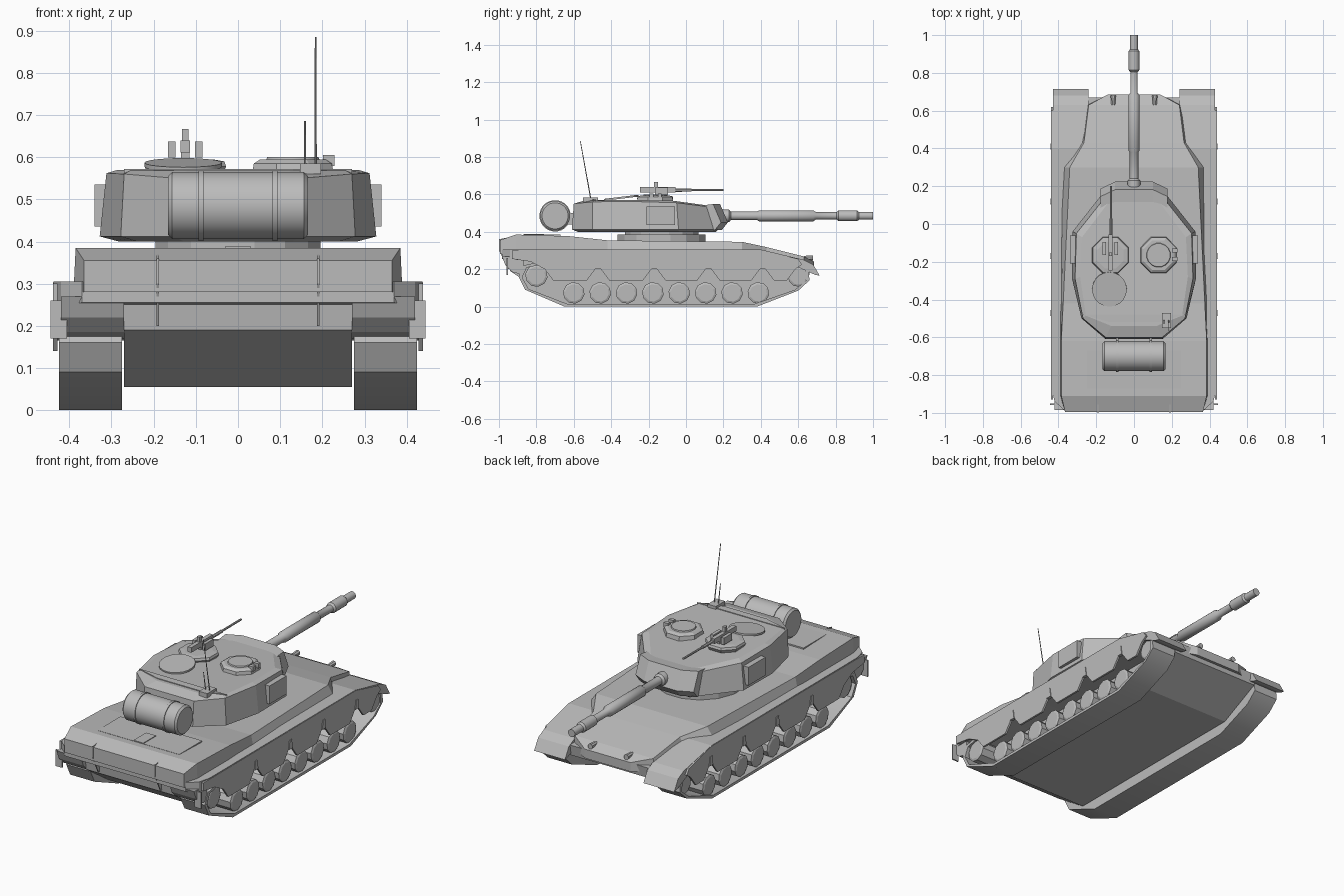
import bpy, math
from mathutils import Vector

cube = bpy.data.objects.get("Cube")
if cube:
    bpy.data.objects.remove(cube)

grey = bpy.data.materials.new("armour_grey")
grey.use_nodes = True
grey.diffuse_color = (0.5, 0.5, 0.5, 1)
grey.node_tree.nodes["Principled BSDF"].inputs["Base Color"].default_value = (0.5, 0.5, 0.5, 1)


def loft(name, rings, smooth=False):
    """Skin a list of equal-length point rings and cap both ends."""
    n = len(rings[0])
    verts = [p for ring in rings for p in ring]
    faces = [(r * n + i, r * n + (i + 1) % n, (r + 1) * n + (i + 1) % n, (r + 1) * n + i)
             for r in range(len(rings) - 1) for i in range(n)]
    faces += [tuple(range(n))[::-1], tuple(range(len(verts) - n, len(verts)))]
    mesh = bpy.data.meshes.new(name)
    mesh.from_pydata(verts, [], faces)
    mesh.materials.append(grey)
    ob = bpy.data.objects.new(name, mesh)
    bpy.context.collection.objects.link(ob)
    bpy.ops.object.select_all(action='DESELECT')
    ob.select_set(True)
    bpy.context.view_layer.objects.active = ob
    bpy.ops.object.mode_set(mode='EDIT')
    bpy.ops.mesh.select_all(action='SELECT')
    bpy.ops.mesh.normals_make_consistent(inside=False)
    bpy.ops.object.mode_set(mode='OBJECT')
    if smooth:
        bpy.ops.object.shade_smooth_by_angle(angle=math.radians(35))
    return ob


def prism(name, profile, x0, x1, smooth=False):
    """Extrude a (y, z) outline along x."""
    return loft(name, [[(x, y, z) for y, z in profile] for x in (x0, x1)], smooth)


def box(name, centre, size):
    (x, y, z), (a, b, c) = centre, [s / 2 for s in size]
    return prism(name, [(y - b, z - c), (y + b, z - c), (y + b, z + c), (y - b, z + c)], x - a, x + a)


def lathe(name, start, axis, steps, sides=16, smooth=True):
    """Turn (distance, radius) steps around an axis."""
    d = Vector(axis).normalized()
    u = d.orthogonal().normalized()
    v = d.cross(u)
    turns = [math.tau * (i + 0.5) / sides for i in range(sides)]
    return loft(name, [[Vector(start) + d * t + (u * math.cos(a) + v * math.sin(a)) * r for a in turns]
                       for t, r in steps], smooth)


def hull(name, stations):
    """Loft symmetric sections: y, top half width, top z, bottom half width, bottom z."""
    return loft(name, [[(-b, y, z0), (b, y, z0), (t, y, z1), (-t, y, z1)]
                       for y, t, z1, b, z0 in stations])


def mirrored(outline):
    return outline + [(-x, y, z) for x, y, z in reversed(outline)]


# Hull
prism("lower_hull", [(-.95, .27), (-.94, .19), (-.74, .055), (.42, .055), (.66, .17), (.67, .23)], -.27, .27)
hull("sponsons", [(-.985, .37, .305, .37, .255), (-.94, .42, .305, .42, .25), (-.87, .437, .305, .437, .25),
                  (.4, .437, .305, .437, .25), (.63, .428, .25, .428, .21)])
hull("upper_deck", [(-.995, .365, .355, .365, .28), (-.91, .385, .385, .39, .28), (-.62, .385, .376, .39, .28),
                    (-.42, .375, .354, .39, .28), (.3, .34, .346, .385, .28), (.43, .265, .318, .29, .26),
                    (.63, .24, .268, .25, .2), (.685, .14, .24, .14, .19)])
box("engine_cover", (0, -.77, .379), (.5, .2, .012))
box("engine_cover_spine", (0, -.815, .383), (.06, .11, .012))
for s in (1, -1):
    prism("rear_rib", [(-1, .36), (-.9, .38), (-.9, .2), (-.95, .2), (-1, .3)], s * .187, s * .193)
    prism("front_mudguard", [(.6, .25), (.63, .25), (.68, .225), (.715, .165), (.69, .17), (.6, .21)],
          s * .24, s * .428)
    prism("rear_mudguard", [(-.985, .27), (-.965, .22), (-.93, .185), (-.87, .17), (-.87, .26)], s * .27, s * .42)
    box("rear_flap", (s * .425, -.955, .215), (.04, .008, .09))
    lathe("headlight", (s * .11, .63, .26), (0, 1, 0), [(0, .012), (.05, .015)], 8)

# Running gear
belt = [(-.65, 0), (.38, 0), (.6, .085), (.66, .14), (.655, .21), (.6, .24),
        (-.78, .24), (-.87, .22), (-.895, .16), (-.86, .09)]
inner = [(y * .975 - .003, .015 + z * .88) for y, z in belt]
wheel_spots = [(-.6 + i * .141, .073, .058) for i in range(8)] + [(-.8, .165, .06), (.6, .16, .055)]
edges = [-.77, -.47, -.17, .12, .41, .6]
for s in (1, -1):
    a, b = s * .275, s * .424
    loft("track", [[(x, y, z) for y, z in outline] for x, outline in
                   ((a, inner), (a, belt), (b, belt), (b, inner), (a, inner))], True)
    for y, z, r in wheel_spots:
        lathe("road_wheel", (s * .29, y, z), (s, 0, 0), [(0, r), (.122, r), (.127, r * .8)], 10, False)
    # Scalloped side skirt with a bracket between each pair of panels
    skirt = [(-.93, .3), (-.93, .255), (-.83, .24)]
    for p, q in zip(edges, edges[1:]):
        skirt += [(p + .015, .2), (p + .06, .14), (q - .06, .14), (q - .015, .2)]
    skirt += [(.62, .225), (.6, .255), (.4, .303)]
    prism("side_skirt", skirt, s * .428, s * .439)
    for y in edges[1:5]:
        prism("skirt_bracket", [(y - .016, .2), (y + .016, .2), (y + .009, .25), (y - .009, .25)],
              s * .425, s * .443)

# Turret
lathe("turret_ring", (0, -.13, .33), (0, 0, 1), [(0, .24), (.055, .24), (.055, .2), (.09, .2)], 16, False)
plan = [(.16, .17), (.325, -.04), (.328, -.29), (.278, -.5), (.15, -.61)]
roof_edge = [(.15, .145, .53), (.305, -.05, .555), (.312, -.29, .562), (.27, -.5, .56), (.15, -.6, .55)]
roof = [(.13, .12, .54), (.275, -.07, .566), (.285, -.28, .57), (.255, -.485, .568), (.12, -.54, .568)]
loft("turret", [mirrored([(x * .86, y * .95, .4) for x, y in plan]),
                mirrored([(x, y, .412) for x, y in plan]),
                mirrored(roof_edge), mirrored(roof)])
mantlet = [(.12, .54), (.19, .548), (.232, .45), (.2, .41), (.12, .41)]
loft("mantlet", [[(x, y - drop, z) for y, z in mantlet]
                 for x, drop in ((-.178, .045), (-.1, .008), (.1, .008), (.178, .045))])
for s in (1, -1):
    box("turret_side_plate", (s * .325, -.135, .485), (.03, .15, .1))
lathe("gun_barrel", (0, .18, .485), (0, 1, 0),
      [(0, .034), (.05, .034), (.06, .023), (.2, .023), (.21, .03), (.5, .03), (.515, .02), (.625, .02),
       (.635, .029), (.735, .029), (.745, .021), (.82, .021)])

# Fuel drum behind the turret
lathe("fuel_drum", (-.166, -.7, .485), (1, 0, 0), [(0, .07), (.01, .08), (.322, .08), (.332, .07)], 24)
for s in (1, -1):
    lathe("drum_strap", (s * .088 - .006, -.7, .485), (1, 0, 0), [(0, .084), (.012, .084)], 24)
    box("drum_bracket", (s * .088, -.61, .47), (.012, .06, .06))

# Commander hatch
lathe("commander_cupola", (.13, -.165, .56), (0, 0, 1), [(0, .105), (.025, .1), (.034, .085)], 8, False)
lathe("commander_lid", (.13, -.165, .59), (0, 0, 1), [(0, .066), (.01, .062)], 16)
for y in (-.14, -.185):
    box("periscope", (.215, y, .592), (.028, .02, .026))

# Gunner hatch with open lid and machine gun
lathe("gunner_cupola", (-.125, -.165, .56), (0, 0, 1), [(0, .095), (.018, .105), (.03, .1), (.034, .075)], 8, False)
lathe("open_lid", (-.13, -.345, .577), (0, -.12, 1), [(0, .092), (.01, .092)], 20)
box("gun_mount", (-.125, -.13, .605), (.02, .06, .04))
box("gun_receiver", (-.125, -.15, .625), (.022, .19, .028))
for x in (-.157, -.093):
    box("ammunition_box", (x, -.13, .618), (.018, .07, .038))
lathe("machine_gun_barrel", (-.122, -.07, .622), (0, 1, .005), [(0, .009), (.1, .009), (.1, .006), (.27, .006)], 8)
box("gun_sight", (-.125, -.16, .652), (.016, .02, .03))

# Roof strip and aerials
loft("roof_strip", [mirrored([(.27, y - .005, z), (.13, y - .045, z)]) for y, z in ((-.475, .56), (-.475, .572))])
box("aerial_base", (.172, -.51, .572), (.05, .08, .025))
lathe("long_aerial", (.184, -.51, .58), (0, -.055, .305), [(0, .003), (.31, .002)], 6)
lathe("short_aerial", (.159, -.51, .58), (0, -.018, .105), [(0, .003), (.107, .002)], 6)
